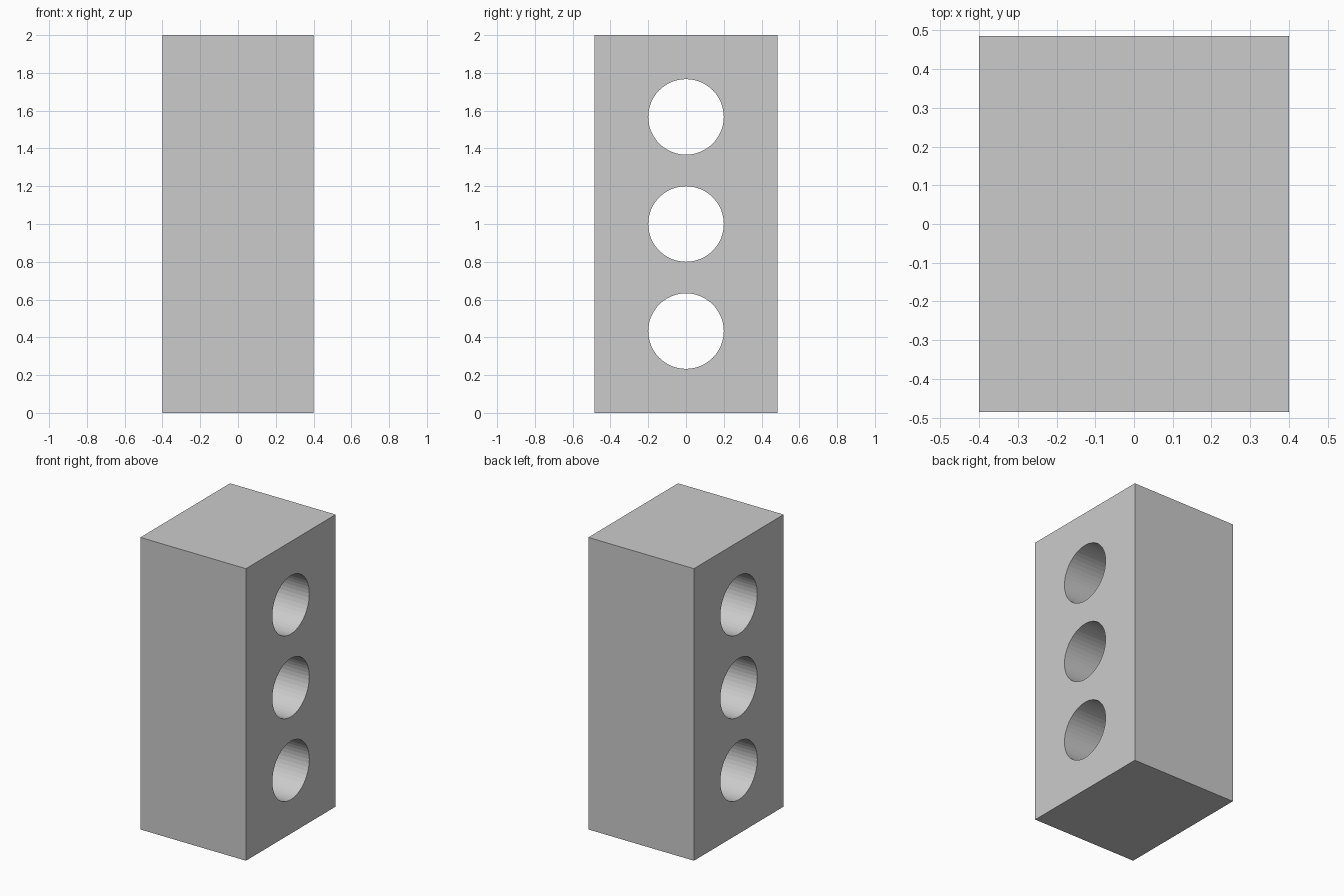
import bpy
import math

if "Cube" in bpy.data.objects:
    bpy.data.objects.remove(bpy.data.objects["Cube"])

WIDTH, DEPTH, HEIGHT = 0.8, 0.97, 2.0
HOLE_RADIUS, HOLE_SPACING, SIDES = 0.2, 0.567, 48

# Solid rectangular block standing on the ground
bpy.ops.mesh.primitive_cube_add(size=1, location=(0, 0, HEIGHT / 2))
block = bpy.context.object
block.name = "drilled_block"
block.scale = (WIDTH, DEPTH, HEIGHT)
bpy.ops.object.transform_apply(location=False, rotation=False, scale=True)

# Three round holes drilled from side to side along x
for i in (-1, 0, 1):
    bpy.ops.mesh.primitive_cylinder_add(
        vertices=SIDES, radius=HOLE_RADIUS, depth=WIDTH + 0.4,
        location=(0, 0, HEIGHT / 2 + i * HOLE_SPACING),
        rotation=(0, math.pi / 2, 0))
    cutter = bpy.context.object
    cutter.name = "hole_cutter"
    cutter.hide_render = True

    hole = block.modifiers.new("hole", 'BOOLEAN')
    hole.operation = 'DIFFERENCE'
    hole.solver = 'EXACT'
    hole.object = cutter

    bpy.context.view_layer.objects.active = block
    bpy.ops.object.modifier_apply(modifier=hole.name)
    bpy.data.objects.remove(cutter, do_unlink=True)
